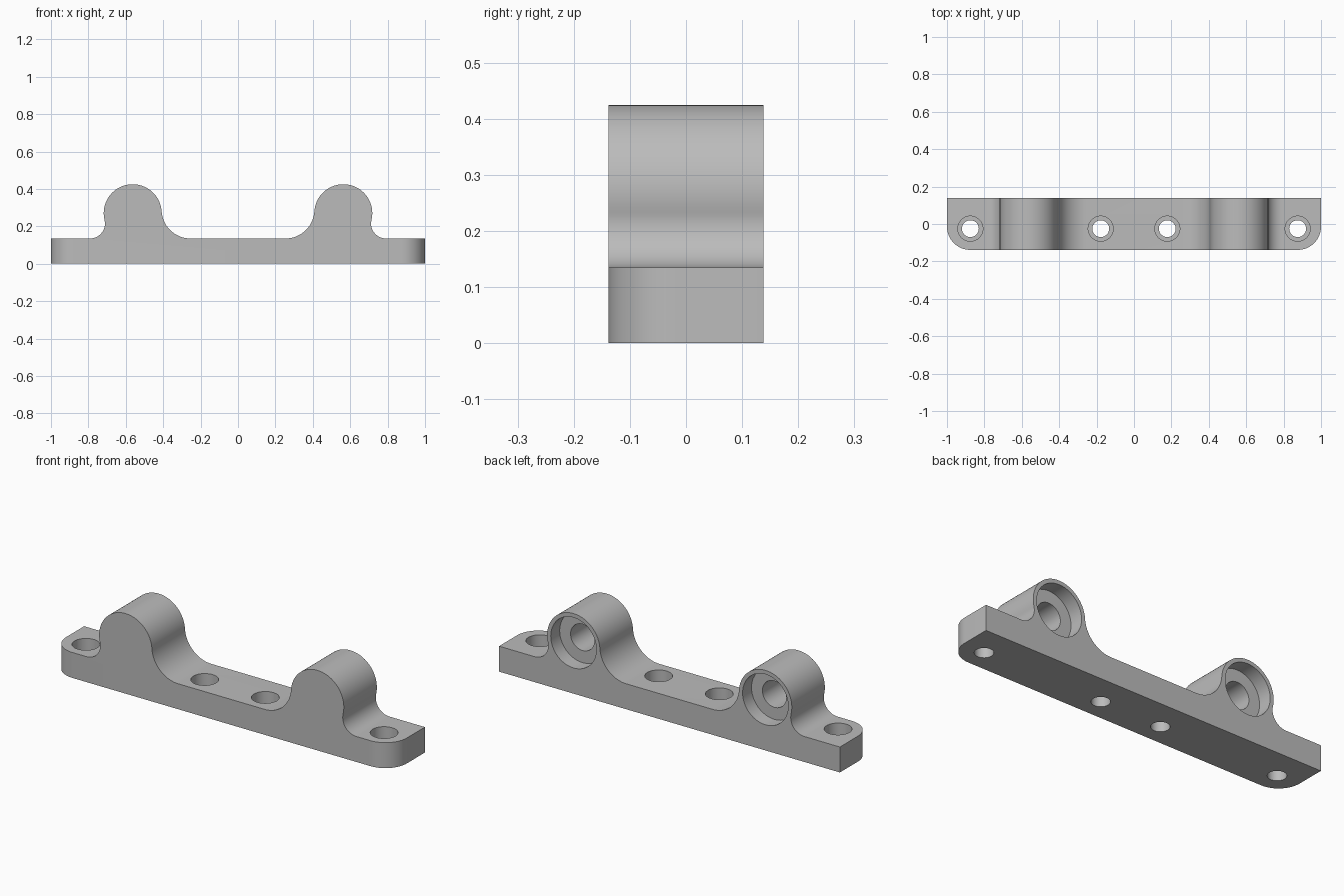
import bpy, bmesh, math
from math import pi, sqrt, atan2, cos, sin

cube = bpy.data.objects.get("Cube")
if cube:
    bpy.data.objects.remove(cube, do_unlink=True)

# Main dimensions
DEPTH, PLATE, CORNER = 0.277, 0.135, 0.125
BOSS_X, BOSS_Z, BOSS_R = 0.563, 0.27, 0.155
INNER_FILLET, OUTER_FILLET = 0.155, 0.08
FRONT, BACK = -DEPTH / 2, DEPTH / 2

grey = bpy.data.materials.new("plain grey")
grey.use_nodes = True
grey.diffuse_color = (0.5, 0.5, 0.5, 1)
grey.node_tree.nodes["Principled BSDF"].inputs["Base Color"].default_value = (0.5, 0.5, 0.5, 1)


def arc(cx, cz, r, start, end, steps):
    return [(cx + r * cos(start + (end - start) * i / steps),
             cz + r * sin(start + (end - start) * i / steps)) for i in range(steps + 1)]


def fillet_centre(r, side):
    """Centre of a fillet tangent to both the plate top and the boss."""
    z = PLATE + r
    return BOSS_X + side * sqrt((BOSS_R + r) ** 2 - (z - BOSS_Z) ** 2), z


def half_profile():
    ix, iz = fillet_centre(INNER_FILLET, -1)
    ox, oz = fillet_centre(OUTER_FILLET, 1)
    inner = atan2(BOSS_Z - iz, BOSS_X - ix)
    outer = atan2(oz - BOSS_Z, ox - BOSS_X)
    pts = arc(ix, iz, INNER_FILLET, -pi / 2, inner, 20)
    pts += arc(BOSS_X, BOSS_Z, BOSS_R, inner + pi, outer, 48)[1:]
    pts += arc(ox, oz, OUTER_FILLET, outer + pi, 1.5 * pi, 20)[1:]
    return pts + [(1, PLATE), (1, 0)]


# Bracket body: mirrored profile pulled through the depth
right = half_profile()
outline = [(-x, z) for x, z in reversed(right)] + right
bm = bmesh.new()
face = bm.faces.new([bm.verts.new((x, FRONT, z)) for x, z in outline])
pulled = bmesh.ops.extrude_face_region(bm, geom=[face])["geom"]
bmesh.ops.translate(bm, vec=(0, DEPTH, 0),
                    verts=[v for v in pulled if isinstance(v, bmesh.types.BMVert)])

# Round the two front corners of the plate
corners = [e for e in bm.edges if all(abs(v.co.x) > 0.999 and v.co.y < 0 for v in e.verts)
           and abs(e.verts[0].co.z - e.verts[1].co.z) > 0.1]
bmesh.ops.bevel(bm, geom=corners, offset=CORNER, segments=16, profile=0.5, affect='EDGES')
bmesh.ops.recalc_face_normals(bm, faces=bm.faces)
mesh = bpy.data.meshes.new("bracket")
bm.to_mesh(mesh)
bm.free()
bracket = bpy.data.objects.new("bracket", mesh)
bpy.context.collection.objects.link(bracket)
mesh.materials.append(grey)


def drill(centre, radius, length, along_y=False):
    """Cut a round hole out of the bracket."""
    bpy.ops.mesh.primitive_cylinder_add(vertices=48, radius=radius, depth=length, location=centre,
                                        rotation=(pi / 2 if along_y else 0, 0, 0))
    cutter = bpy.context.object
    cutter.name = "hole_cutter"
    cutter.hide_render = True
    cutter.data.materials.append(grey)
    mod = bracket.modifiers.new("hole", 'BOOLEAN')
    mod.operation, mod.solver, mod.object = 'DIFFERENCE', 'EXACT', cutter
    bpy.context.view_layer.objects.active = bracket
    bpy.ops.object.modifier_apply(modifier=mod.name)
    bpy.data.objects.remove(cutter, do_unlink=True)


for side in (-1, 1):
    # Counterbored screw holes through the plate
    for x in (0.178, 0.875):
        drill((side * x, -0.025, PLATE), 0.067, 0.16)
        drill((side * x, -0.025, 0), 0.045, 0.4)
    # Stepped blind bore in the back of each boss
    drill((side * BOSS_X, BACK, BOSS_Z), 0.134, 0.15, True)
    drill((side * BOSS_X, BACK, BOSS_Z), 0.07, 0.48, True)

# Smooth curved walls, sharp rims
bpy.ops.object.select_all(action='DESELECT')
bracket.select_set(True)
bpy.context.view_layer.objects.active = bracket
bpy.ops.object.shade_smooth_by_angle(angle=math.radians(30))
